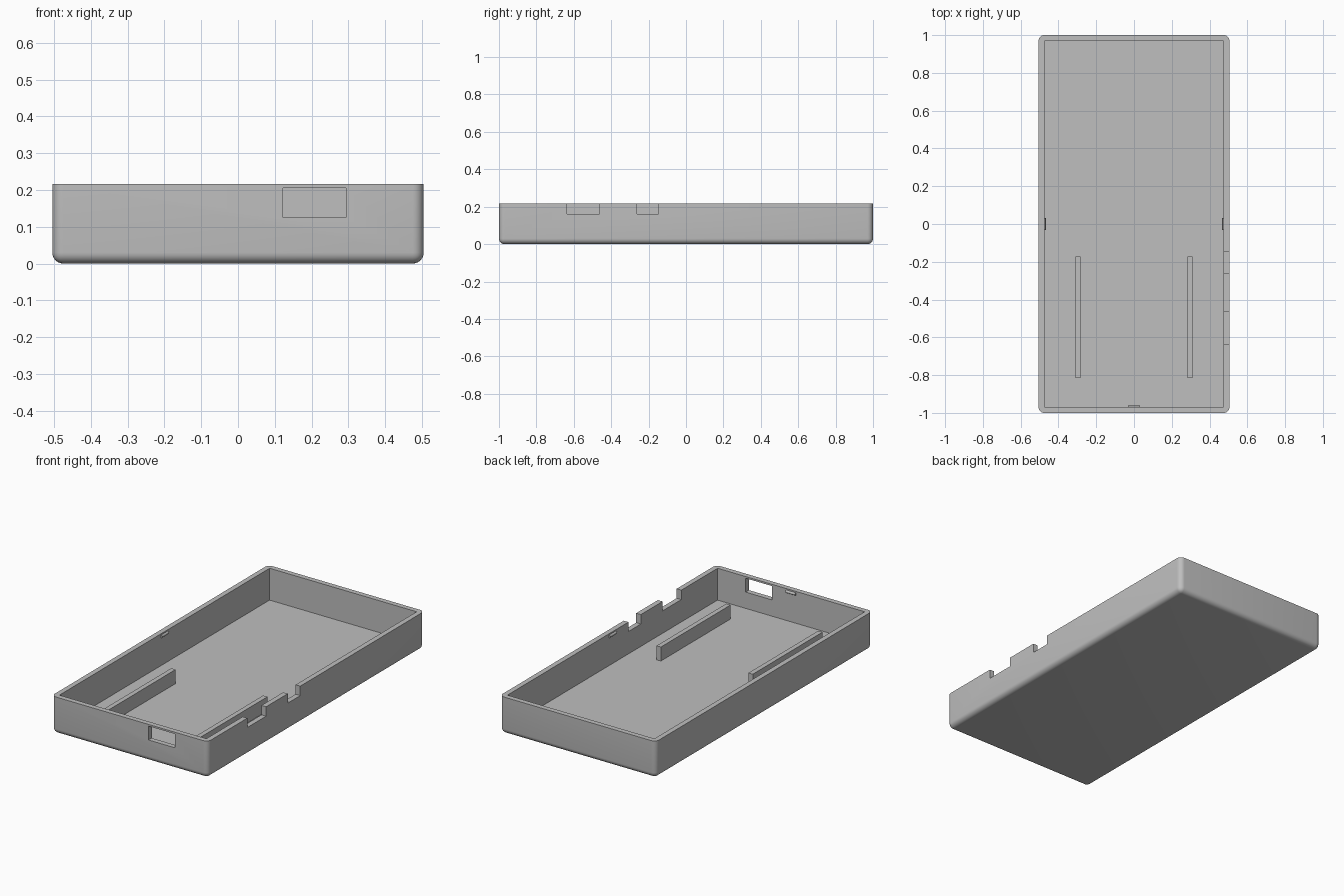
import bpy, bmesh
from mathutils import Matrix

if "Cube" in bpy.data.objects:
    bpy.data.objects.remove(bpy.data.objects["Cube"], do_unlink=True)

W, L, H = 1.01, 2.0, 0.216      # outer size
WALL, FLOOR, ROUND = 0.03, 0.03, 0.03

grey = bpy.data.materials.new("plain grey")
grey.use_nodes = True
grey.diffuse_color = (0.52, 0.52, 0.52, 1)
grey.node_tree.nodes["Principled BSDF"].inputs["Base Color"].default_value = grey.diffuse_color


def add_object(name, bm):
    mesh = bpy.data.meshes.new(name)
    bm.to_mesh(mesh)
    bm.free()
    mesh.materials.append(grey)
    obj = bpy.data.objects.new(name, mesh)
    bpy.context.collection.objects.link(obj)
    return obj


def box_mesh(x, y, z):
    """Box from (min, max) pairs."""
    bm = bmesh.new()
    bmesh.ops.create_cube(bm, size=1)
    for v in bm.verts:
        v.co = [r[0] if c < 0 else r[1] for c, r in zip(v.co, (x, y, z))]
    return bm


def select_only(obj):
    bpy.ops.object.select_all(action='DESELECT')
    obj.select_set(True)
    bpy.context.view_layer.objects.active = obj


# Shell with rounded upright and bottom edges
bm = box_mesh((-W / 2, W / 2), (-L / 2, L / 2), (0, H))
edges = [e for e in bm.edges if min(v.co.z for v in e.verts) < H / 2]
bmesh.ops.bevel(bm, geom=edges, offset=ROUND, segments=6, profile=0.5, affect='EDGES')
tray = add_object("tray_shell", bm)

# Cavity, front port window and two notches in the left wall
ix, iy = W / 2 - WALL, L / 2 - WALL
side = (ix - 0.02, W / 2 + 0.1)
cuts = {
    "cavity_cutter": ((-ix, ix), (-iy, iy), (FLOOR, H + 0.1)),
    "window_cutter": ((0.122, 0.294), (-L / 2 - 0.1, -iy + 0.02), (0.125, 0.206)),
    "long_notch_cutter": (side, (-0.635, -0.462), (0.161, H + 0.1)),
    "short_notch_cutter": (side, (-0.262, -0.147), (0.161, H + 0.1)),
}
select_only(tray)
for name, ranges in cuts.items():
    cutter = add_object(name, box_mesh(*ranges))
    cutter.hide_render = True
    mod = tray.modifiers.new(name, 'BOOLEAN')
    mod.operation, mod.solver, mod.object = 'DIFFERENCE', 'EXACT', cutter
    bpy.ops.object.modifier_apply(modifier=mod.name)
    bpy.data.objects.remove(cutter, do_unlink=True)
bpy.ops.object.shade_smooth_by_angle(angle=0.5)

# Support ribs on the floor
for name, s in (("left_rib", 1), ("right_rib", -1)):
    x = s * 0.297
    add_object(name, box_mesh((x - 0.014, x + 0.014), (-0.816, -0.172), (FLOOR - 0.005, 0.112)))

# Small snap bumps just under the rim
for name, axis, place in (("left_snap", 'X', (ix, 0)), ("right_snap", 'X', (-ix, 0)),
                          ("front_snap", 'Y', (0, -iy))):
    bm = bmesh.new()
    turn = Matrix.Rotation(1.5708, 4, axis)
    bmesh.ops.create_cone(bm, cap_ends=True, segments=16, radius1=0.008, radius2=0.008, depth=0.062,
                          matrix=Matrix.Translation((*place, 0.2)) @ turn)
    select_only(add_object(name, bm))
    bpy.ops.object.shade_smooth_by_angle(angle=0.6)
